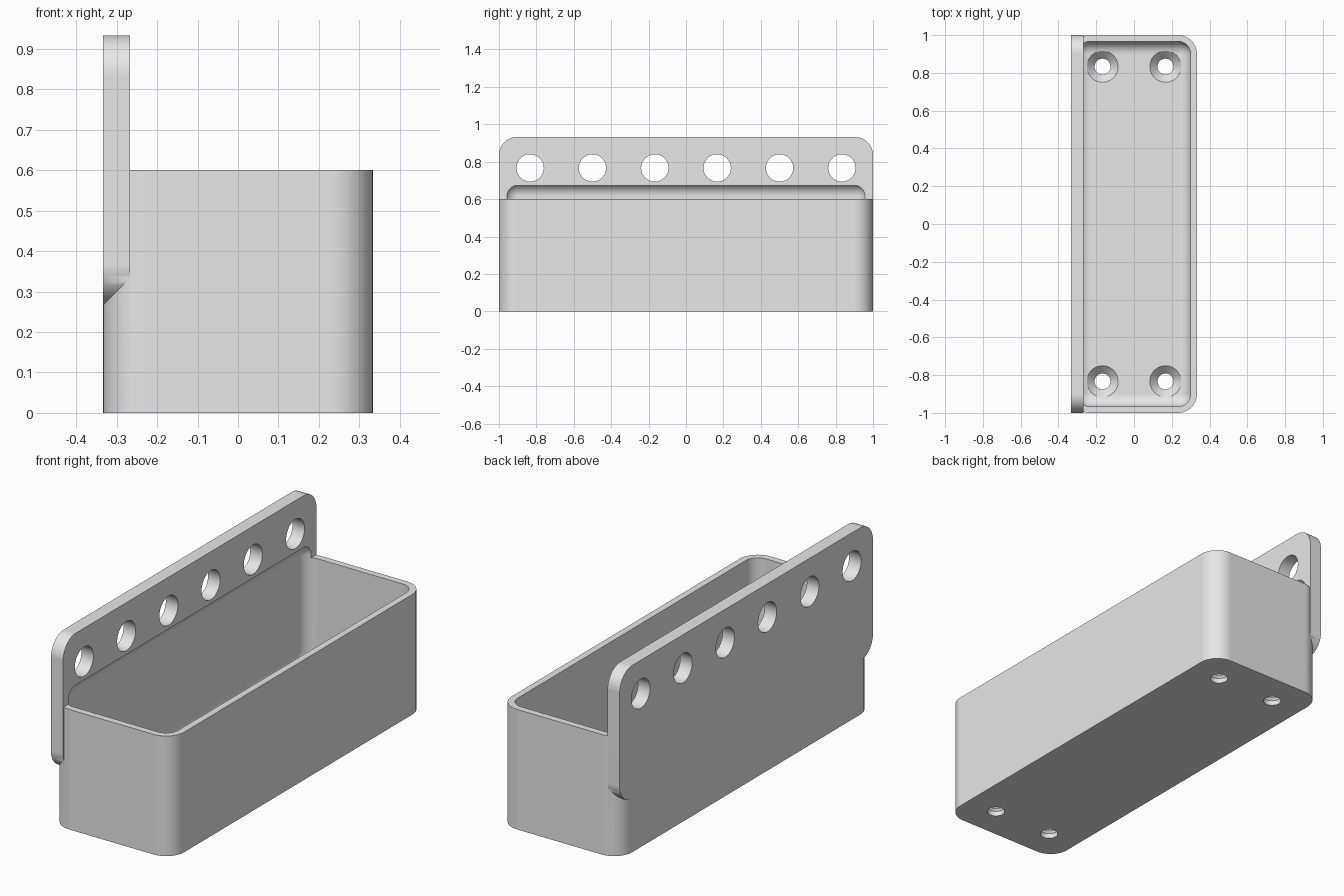
import bpy, bmesh, math
from mathutils import Matrix, Vector

cube = bpy.data.objects.get("Cube")
if cube:
    bpy.data.objects.remove(cube, do_unlink=True)

U = 1 / 30          # one wall thickness
SEG = 12            # segments per rounded corner
HALF_X, HALF_Y = 10 * U, 1.0
FLOOR = 2 * U

grey = bpy.data.materials.new("light grey")
grey.use_nodes = True
colour = (0.8, 0.8, 0.8, 1)
grey.diffuse_color = colour
grey.node_tree.nodes["Principled BSDF"].inputs["Base Color"].default_value = colour


def finish(bm, name):
    bmesh.ops.recalc_face_normals(bm, faces=bm.faces)
    mesh = bpy.data.meshes.new(name)
    bm.to_mesh(mesh)
    bm.free()
    mesh.materials.append(grey)
    obj = bpy.data.objects.new(name, mesh)
    bpy.context.collection.objects.link(obj)
    return obj


def rounded_box(name, low, high, radius, axis=None):
    """Box with edges along one axis rounded, or every edge if axis is None."""
    low, high = Vector(low), Vector(high)
    bm = bmesh.new()
    bmesh.ops.create_cube(bm, size=1)
    bmesh.ops.scale(bm, vec=high - low, verts=bm.verts)
    bmesh.ops.translate(bm, vec=(low + high) / 2, verts=bm.verts)
    edges = [e for e in bm.edges if axis is None
             or abs(e.verts[0].co[axis] - e.verts[1].co[axis]) > 0.001]
    bmesh.ops.bevel(bm, geom=edges, offset=radius, segments=SEG,
                    profile=0.5, affect='EDGES')
    return finish(bm, name)


def lathe(name, profile, place):
    """Closed solid turned around z from (radius, height) points."""
    bm = bmesh.new()
    verts = [bm.verts.new((r, 0, z)) for r, z in profile]
    edges = [bm.edges.new(pair) for pair in zip(verts, verts[1:])]
    bmesh.ops.spin(bm, geom=verts + edges, cent=(0, 0, 0), axis=(0, 0, 1),
                   angle=math.tau, steps=48)
    bmesh.ops.remove_doubles(bm, verts=bm.verts, dist=0.0001)
    bmesh.ops.transform(bm, matrix=place, verts=bm.verts)
    return finish(bm, name)


def combine(target, other, operation):
    mod = target.modifiers.new("combine", 'BOOLEAN')
    mod.operation, mod.solver, mod.object = operation, 'EXACT', other
    bpy.context.view_layer.objects.active = target
    bpy.ops.object.modifier_apply(modifier=mod.name)
    bpy.data.objects.remove(other, do_unlink=True)


# Bin body with a taller rounded back plate
tray = rounded_box("wall_mounted_tray", (-HALF_X, -HALF_Y, 0),
                   (HALF_X, HALF_Y, 18 * U), 3 * U, axis=2)
plate = rounded_box("back_plate", (-HALF_X, -HALF_Y, 8 * U),
                    (-HALF_X + 2 * U, HALF_Y, 28 * U), 3 * U, axis=0)
combine(tray, plate, 'UNION')

# Hollow with filleted edges, reaching slightly up into the plate
cavity = rounded_box("cavity", (U - HALF_X, U - HALF_Y, FLOOR),
                     (HALF_X - U, HALF_Y - U, 0.683), 2 * U)
combine(tray, cavity, 'DIFFERENCE')

# Countersunk screw holes in the floor
screw = [(0, -0.1), (0.042, -0.1), (0.042, 0.025),
         (0.083, FLOOR), (0.083, 0.15), (0, 0.15)]
for x in (-5 * U, 5 * U):
    for y in (-25 * U, 25 * U):
        hole = lathe("screw_hole", screw, Matrix.Translation((x, y, 0)))
        combine(tray, hole, 'DIFFERENCE')

# Row of round holes through the back plate
pin = [(0, -0.1), (0.073, -0.1), (0.073, 0.1), (0, 0.1)]
turn = Matrix.Rotation(math.pi / 2, 4, 'Y')
for i in range(6):
    place = Matrix.Translation((-9 * U, (10 * i - 25) * U, 23 * U)) @ turn
    combine(tray, lathe("plate_hole", pin, place), 'DIFFERENCE')

# Smooth the fillets and keep hard edges crisp
bpy.ops.object.select_all(action='DESELECT')
tray.select_set(True)
bpy.context.view_layer.objects.active = tray
bpy.ops.object.shade_smooth_by_angle(angle=math.radians(30))
normals = tray.modifiers.new("flat_face_normals", 'WEIGHTED_NORMAL')
normals.keep_sharp = True
